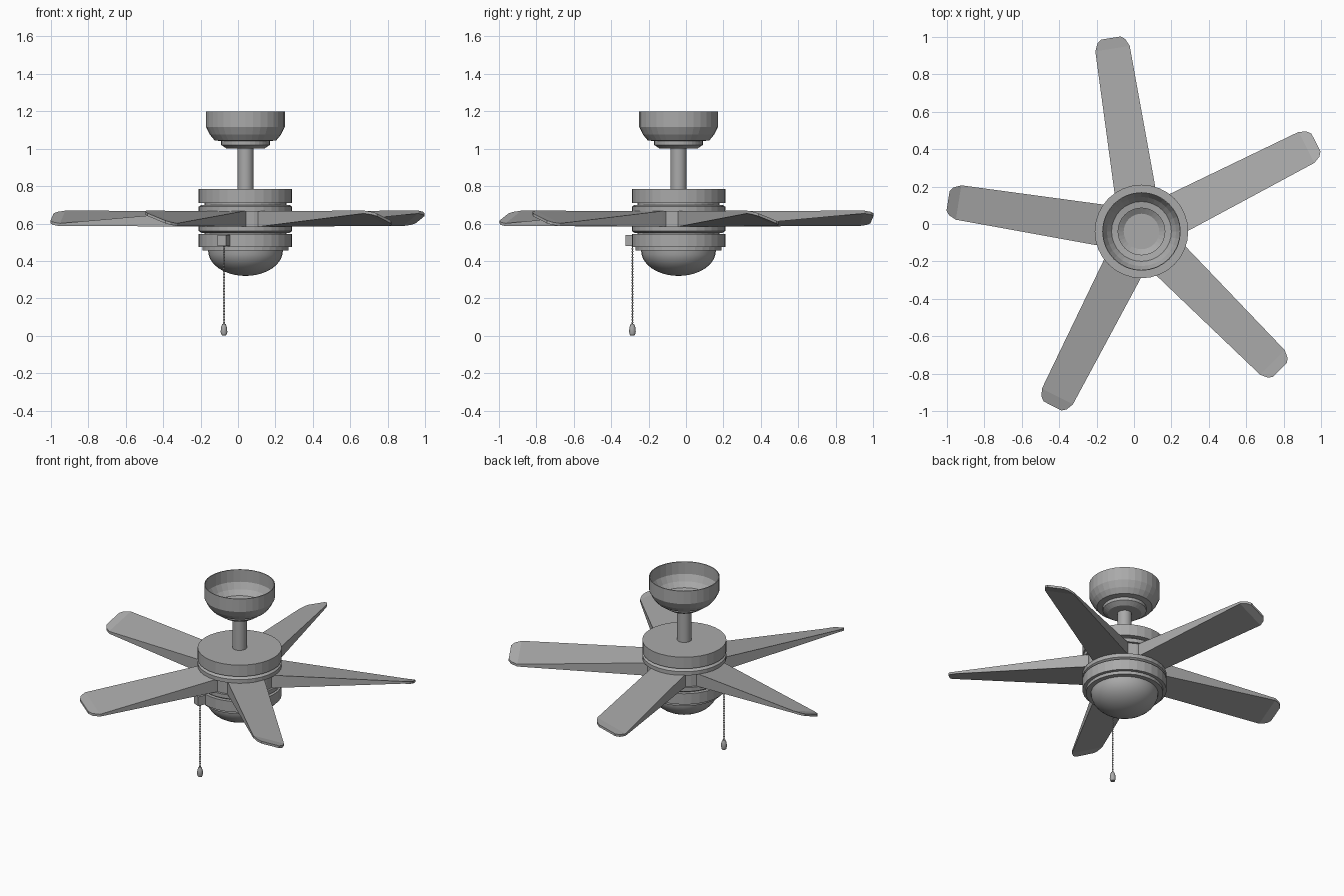
import bpy, bmesh, math
from mathutils import Matrix, Vector

if "Cube" in bpy.data.objects:
    bpy.data.objects.remove(bpy.data.objects["Cube"])

CX, CY = 0.04, -0.04          # fan axis
BLADES = 5

grey = bpy.data.materials.new("plain grey")
grey.use_nodes = True
grey.diffuse_color = (0.4, 0.4, 0.4, 1)
grey.node_tree.nodes["Principled BSDF"].inputs["Base Color"].default_value = (0.4, 0.4, 0.4, 1)


def finish(name, bm, loc=(CX, CY, 0), turn=0, smooth=None):
    bmesh.ops.recalc_face_normals(bm, faces=bm.faces)
    mesh = bpy.data.meshes.new(name)
    bm.to_mesh(mesh)
    bm.free()
    mesh.materials.append(grey)
    obj = bpy.data.objects.new(name, mesh)
    obj.location = loc
    obj.rotation_euler.z = turn
    bpy.context.collection.objects.link(obj)
    if smooth:
        bpy.ops.object.select_all(action='DESELECT')
        obj.select_set(True)
        bpy.context.view_layer.objects.active = obj
        bpy.ops.object.shade_smooth_by_angle(angle=math.radians(smooth))
    return obj


def lathe(name, profile, sides=32, loc=(CX, CY, 0), smooth=None):
    """Turn a list of (radius, height) points around the z axis."""
    bm = bmesh.new()
    verts = [bm.verts.new((r, 0, z)) for r, z in profile]
    edges = [bm.edges.new(pair) for pair in zip(verts, verts[1:])]
    bmesh.ops.spin(bm, geom=verts + edges, cent=(0, 0, 0), axis=(0, 0, 1),
                   angle=math.tau, steps=sides)
    bmesh.ops.remove_doubles(bm, verts=bm.verts, dist=0.0002)
    return finish(name, bm, loc, 0, smooth)


def drum(name, radius, low, high, sides=32, smooth=None):
    return lathe(name, [(0, low), (radius, low), (radius, high), (0, high)], sides, smooth=smooth)


# Ceiling canopy: thin cup, open at the top
outer = [(0.10, 1.0), (0.13, 1.02), (0.13, 1.04), (0.165, 1.045), (0.19, 1.075),
         (0.21, 1.115), (0.21, 1.2)]
inner = [(r - 0.005, z + (0 if z == 1.2 else 0.005)) for r, z in reversed(outer)]
lathe("canopy", [(0, 1.0)] + outer + inner + [(0, 1.005)])
drum("down_rod", 0.043, 0.78, 1.01, 24, smooth=30)

# Motor housing stack
drum("motor_cover", 0.25, 0.71, 0.785)
drum("upper_neck", 0.22, 0.695, 0.715)
lathe("upper_ring", [(0, 0.665), (0.25, 0.665), (0.25, 0.69), (0.235, 0.70), (0, 0.70)])
drum("blade_hub", 0.235, 0.58, 0.67)
lathe("lower_ring", [(0, 0.55), (0.235, 0.55), (0.25, 0.56), (0.25, 0.585), (0, 0.585)])
drum("lower_neck", 0.22, 0.54, 0.555)
drum("switch_housing", 0.25, 0.475, 0.545)
drum("lamp_rim", 0.23, 0.455, 0.48)

# Domed lamp shade
steps = 10
arc = [(0.2 * math.cos(a), 0.455 - 0.135 * math.sin(a))
       for a in (i * math.pi / 2 / steps for i in range(steps + 1))]
lathe("lamp_dome", [(0, 0.457)] + arc, smooth=40)


# Blades: solid root that thins to a pitched tip with clipped corners
def pitched(v):
    return 0.635 - 0.365 * v


def blade(turn):
    bm = bmesh.new()
    rings = []
    for u, w in ((0.2, 0.11), (0.23, 0.11), (0.99, 0.093), (1.03, 0.075), (1.047, 0.053)):
        if u < 0.3:
            zs = [(0.667, 0.585)] * 2
        else:
            zs = [(pitched(v), pitched(v) - 0.015) for v in (-w, w)]
        (a, b), (c, d) = zs
        rings.append([bm.verts.new(p) for p in
                      ((u, -w, a), (u, w, c), (u, w, d), (u, -w, b))])
    for r, s in zip(rings, rings[1:]):
        for i in range(4):
            j = (i + 1) % 4
            bm.faces.new((r[i], r[j], s[j], s[i]))
    bm.faces.new(rings[0])
    bm.faces.new(rings[-1])
    finish("blade", bm, turn=turn)


for i in range(BLADES):
    blade(math.radians(27 + 360 / BLADES * i))

# Pull switch block on the side of the housing
angle = math.radians(245)
bm = bmesh.new()
bmesh.ops.create_cube(bm, size=1, matrix=Matrix.Translation((0.27, 0, 0.51)) @
                      Matrix.Diagonal((0.06, 0.05, 0.06, 1)))
finish("pull_switch", bm, turn=angle)

# Beaded chain and its pendant
px, py = CX + 0.272 * math.cos(angle), CY + 0.272 * math.sin(angle)
bm = bmesh.new()
bmesh.ops.create_cone(bm, cap_ends=True, segments=6, radius1=0.0025, radius2=0.0025,
                      depth=0.43, matrix=Matrix.Translation((0, 0, 0.275)))
beads = 28
for i in range(beads):
    z = 0.07 + 0.41 * i / (beads - 1)
    bmesh.ops.create_uvsphere(bm, u_segments=8, v_segments=6, radius=0.0055,
                              matrix=Matrix.Translation((0, 0, z)))
finish("pull_chain", bm, loc=(px, py, 0), smooth=60)
lathe("chain_pendant", [(0, 0), (0.013, 0.003), (0.018, 0.02), (0.016, 0.045),
                        (0.009, 0.063), (0, 0.065)], 12, loc=(px, py, 0), smooth=50)
